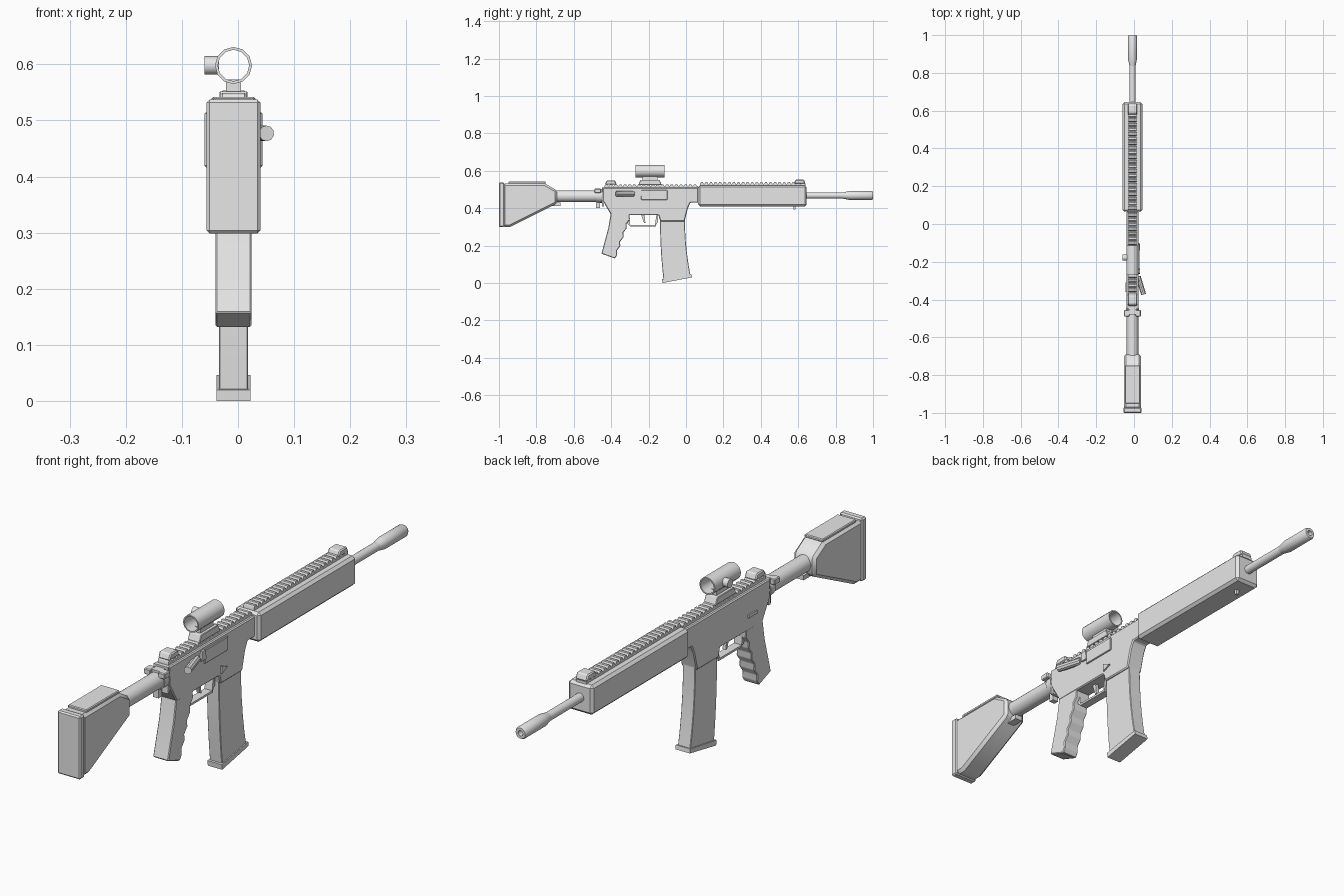
import bpy, bmesh, math
from mathutils import Matrix, Vector

cube = bpy.data.objects.get("Cube")
if cube:
    bpy.data.objects.remove(cube, do_unlink=True)

CENTRE = -.008
BORE_HEIGHT = .468
DECK = .51            # top of the receiver
BODY_HALF = .033      # half width of receiver and grip
RAIL_HALF = .022
FORWARD = Vector((0, 1, 0))
LEFT = Vector((1, 0, 0))
parts = []

colour = (.8, .8, .8, 1)
grey = bpy.data.materials.new("plain grey")
grey.use_nodes = True
grey.diffuse_color = colour
grey.node_tree.nodes["Principled BSDF"].inputs["Base Color"].default_value = colour


def skin(name, rings, bevel=0, capped=True):
    """Join matching rings of points into one closed surface."""
    bm = bmesh.new()
    loops = [[bm.verts.new(point) for point in ring] for ring in rings]
    for first, second in zip(loops, loops[1:]):
        for i in range(len(first)):
            bm.faces.new((first[i - 1], first[i], second[i], second[i - 1]))
    if capped:
        bm.faces.new(loops[0])
        bm.faces.new(loops[-1])
    bmesh.ops.remove_doubles(bm, verts=bm.verts, dist=.00001)
    bmesh.ops.recalc_face_normals(bm, faces=bm.faces)
    if bevel:
        corners = [edge for edge in bm.edges if edge.calc_face_angle(0) > .6]
        bmesh.ops.bevel(bm, geom=corners, offset=bevel, segments=1,
                        affect='EDGES', clamp_overlap=True)
    mesh = bpy.data.meshes.new(name)
    bm.to_mesh(mesh)
    bm.free()
    mesh.materials.append(grey)
    part = bpy.data.objects.new(name, mesh)
    bpy.context.collection.objects.link(part)
    parts.append(part)


def prism(name, profile, half, x=CENTRE, bevel=0):
    """Side profile of (y, z) points, extruded across x."""
    skin(name, [[(side, y, z) for y, z in profile] for side in (x - half, x + half)], bevel)


def block(name, back, front, bottom, top, half, x=CENTRE, bevel=0, taper=0):
    """Box whose top is shortened by the taper at each end."""
    prism(name, [(back, bottom), (front, bottom), (front - taper, top), (back + taper, top)],
          half, x, bevel)


def lathe(name, profile, centre, sides=24, axis=FORWARD, capped=True):
    """(radius, distance) profile spun round an axis through the centre."""
    turn = Vector((0, 0, 1)).rotation_difference(axis).to_matrix().to_4x4()
    place = Matrix.Translation(centre) @ turn
    angles = [math.tau * i / sides for i in range(sides)]
    skin(name, [[place @ Vector((radius * math.cos(a), radius * math.sin(a), distance))
                 for a in angles] for radius, distance in profile], capped=capped)


def rod(name, radius, start, end, centre, sides=24, axis=FORWARD):
    lathe(name, [(radius, start), (radius, end)], centre, sides, axis)


def rail(name, back, front, bottom, top, pitch=.0245):
    """Toothed rail, made as one comb profile."""
    count = round((front - back) / pitch)
    step = (front - back) / count
    valley = (bottom + top) / 2
    profile = [(back, bottom)]
    for i in range(count):
        y = back + i * step
        profile += [(y, valley), (y + step * .2, top), (y + step * .6, top), (y + step * .8, valley)]
    prism(name, profile + [(front, valley), (front, bottom)], RAIL_HALF)


# Shoulder stock
prism("stock_body", [(-.98, .3), (-.94, .3), (-.84, .35), (-.69, .425), (-.69, .495),
                     (-.755, .533), (-.98, .533)], .046, bevel=.011)
block("butt_pad", -1, -.972, .299, .537, .048, bevel=.005)
block("cheek_plate", -.95, -.75, .53, .542, .039, bevel=.003)
block("stock_latch", -.74, -.67, .412, .43, .015)

# Buffer tube, collar and sling loop
tube_centre = (CENTRE, 0, .464)
rod("buffer_tube", .031, -.72, -.43, tube_centre)
rod("collar_nut", .035, -.475, -.448, tube_centre, sides=16)
block("end_plate", -.45, -.438, .41, DECK, .03)
block("sling_loop", -.48, -.46, .4, .435, .012)

# Charging handle with a wing on each side
block("charging_handle", -.48, -.43, .485, .503, .018)
for name, side in (("left_handle_wing", 1), ("right_handle_wing", -1)):
    block(name, -.49, -.455, .482, .504, .014, CENTRE + side * .03, bevel=.003)

# Receiver with magazine well
prism("receiver", [(-.445, DECK), (-.445, .44), (-.4, .363), (-.147, .363), (-.138, .33),
                   (-.008, .33), (.01, .4), (.024, .43), (.066, .43), (.066, DECK)],
      BODY_HALF, bevel=.004)
rail("receiver_rail", -.435, .063, DECK, .528)

# Controls on the left and right faces
face = CENTRE + BODY_HALF
block("ejection_cover", -.24, -.1, .445, .497, .005, face, bevel=.002)
block("case_deflector", -.265, -.235, .465, .5, .008, face, taper=.005)
rod("forward_assist", .014, -.055, .045, (.038, -.33, .477), 10, Vector((.3, -1, 0)))
prism("magazine_release", [(-.14, .4), (-.105, .385), (-.14, .37)], .006, face)
block("selector", -.36, -.31, .412, .424, .005, CENTRE - BODY_HALF)

# Pistol grip, its front edge notched for the fingers
grip_top, grip_bottom = Vector((-.305, .34)), Vector((-.373, .15))
notches = 8
grooves = [grip_top.lerp(grip_bottom, i / notches) + FORWARD.yx * .005 * (-1) ** i
           for i in range(notches + 1)]
prism("pistol_grip", [(-.305, .385), *grooves, (-.38, .131), (-.452, .157), (-.415, .295), (-.4, .385)],
      BODY_HALF - .001, bevel=.003)

# Trigger and guard
block("guard_floor", -.3, -.16, .302, .31, .016)
prism("guard_rear", [(-.312, .366), (-.312, .315), (-.297, .302), (-.304, .366)], .016)
prism("guard_front", [(-.15, .366), (-.15, .325), (-.167, .302), (-.158, .366)], .016)
prism("trigger", [(-.24, .366), (-.224, .32), (-.217, .32), (-.222, .366)], .007)

# Magazine, curving forward towards its foot
steps = 6
rear_edge, front_edge = [], []
for i in range(steps):
    drop = i / (steps - 1)
    rear_edge.append((-.139 + .019 * drop ** 2, .34 - .325 * drop))
    front_edge.append((-.006 + .03 * drop ** 2, .34 - .3 * drop))
prism("magazine", rear_edge + front_edge[::-1], .026, bevel=.002)
prism("magazine_base", [(-.126, 0), (.032, .03), (.03, .046), (-.128, .02)], .03)

# Hand guard with rail and sling stud
block("hand_guard", .065, .645, .41, .522, .052, bevel=.01)
rail("hand_guard_rail", .075, .638, .52, .539)
block("sling_stud", .575, .585, .392, .412, .006)

# Folded sights
for name, y, base in (("front_sight", .608, .53), ("rear_sight", -.402, .526)):
    block(name, y - .032, y + .032, base, base + .023, .024, bevel=.004, taper=.01)

# Barrel and bored muzzle device
bore_centre = (CENTRE, 0, BORE_HEIGHT)
rod("barrel", .0165, .63, .87, bore_centre)
lathe("muzzle_device", [(.016, .835), (.02, .855), (.0235, .872), (.0235, .993),
                        (.02, 1), (.01, 1), (.01, .95)], bore_centre)

# Optic: open tube, mount, neck and side knob
optic_back, optic_front, outer, inner = -.27, -.115, .033, .028
lathe("optic_tube", [(outer, optic_back), (outer, optic_front), (inner, optic_front),
                     (inner, optic_back), (outer, optic_back)],
      (CENTRE, 0, .598), sides=12, capped=False)
block("optic_mount", -.255, -.13, .525, .552, .025, bevel=.002, taper=.012)
block("optic_neck", -.232, -.152, .545, .573, .013)
rod("optic_knob", .0165, 0, .026, (-.034, -.178, .598), sides=16, axis=-LEFT)

# Smooth the round parts, keeping hard edges
bpy.ops.object.select_all(action='DESELECT')
for part in parts:
    part.select_set(True)
bpy.context.view_layer.objects.active = parts[0]
bpy.ops.object.shade_smooth_by_angle(angle=math.radians(32))
